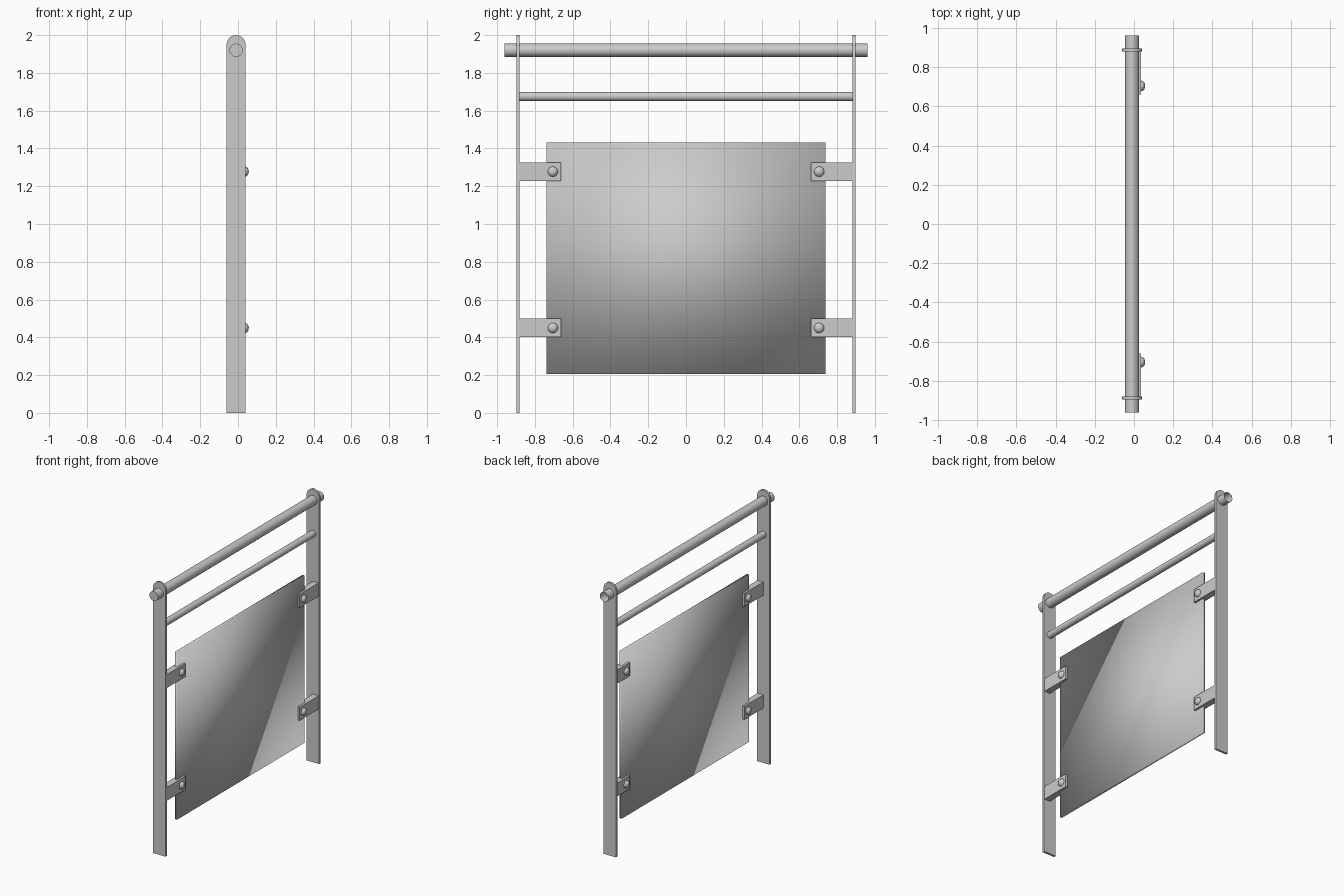
import bpy, bmesh
from math import pi, sin, cos, radians
from mathutils import Matrix, Vector

if "Cube" in bpy.data.objects:
    bpy.data.objects.remove(bpy.data.objects["Cube"])

GREY = (0.6, 0.6, 0.6, 1)
metal = bpy.data.materials.new("grey_metal")
metal.use_nodes = True
metal.diffuse_color = GREY
metal.node_tree.nodes["Principled BSDF"].inputs["Base Color"].default_value = GREY

CENTRE_X = -0.01   # axis of posts and rails
PANEL_X = 0.0135   # mid plane of panel and clamps


def finish(bm, name, smooth="angle"):
    bmesh.ops.recalc_face_normals(bm, faces=bm.faces)
    mesh = bpy.data.meshes.new(name)
    bm.to_mesh(mesh)
    bm.free()
    mesh.materials.append(metal)
    obj = bpy.data.objects.new(name, mesh)
    bpy.context.collection.objects.link(obj)
    bpy.ops.object.select_all(action="DESELECT")
    obj.select_set(True)
    bpy.context.view_layer.objects.active = obj
    if smooth == "full":
        bpy.ops.object.shade_smooth()
    else:
        bpy.ops.object.shade_smooth_by_angle(angle=radians(35))
    return obj


def extrude(name, points, offset):
    """Solid made by sweeping a flat outline along an offset."""
    bm = bmesh.new()
    face = bm.faces.new([bm.verts.new(p) for p in points])
    swept = bmesh.ops.extrude_face_region(bm, geom=[face], use_keep_orig=True)
    verts = [g for g in swept["geom"] if isinstance(g, bmesh.types.BMVert)]
    bmesh.ops.translate(bm, verts=verts, vec=Vector(offset))
    return finish(bm, name)


def rail(name, radius, half_length, z, open_end=False):
    bm = bmesh.new()
    place = Matrix.Translation((CENTRE_X, 0, z)) @ Matrix.Rotation(pi / 2, 4, "X")
    bmesh.ops.create_cone(bm, cap_ends=True, segments=32, radius1=radius,
                          radius2=radius, depth=2 * half_length, matrix=place)
    if open_end:
        ends = [f for f in bm.faces if f.calc_center_median().y > half_length * 0.9]
        bmesh.ops.delete(bm, geom=ends, context="FACES_ONLY")
    return finish(bm, name)


# Flat bar posts with rounded tops
HALF = 0.05
arc = [(CENTRE_X + HALF * cos(i * pi / 16), 2 - HALF + HALF * sin(i * pi / 16))
       for i in range(17)]
outline = [(CENTRE_X - HALF, 0), (CENTRE_X + HALF, 0)] + arc
for label, y in (("front", -0.897), ("back", 0.881)):
    extrude(label + "_post", [(x, y, z) for x, z in outline], (0, 0.016, 0))

# Handrail through the posts and thinner rail between them
rail("handrail", 0.035, 0.962, 1.92, open_end=True)
rail("middle_rail", 0.024, 0.885, 1.675)

# Thin infill panel with softly shaded corners
bm = bmesh.new()
bmesh.ops.create_cube(bm, size=1, matrix=Matrix.Translation((PANEL_X, 0, 0.818))
                      @ Matrix.Diagonal((0.017, 1.476, 1.226, 1)))
finish(bm, "infill_panel", "full")

# Forked clamps gripping the panel, with a domed bolt on each face
JAW, GAP = 0.0235, 0.0085
fork = [(-JAW, 0.882), (-JAW, 0.662), (-GAP, 0.662), (-GAP, 0.738),
        (GAP, 0.738), (GAP, 0.662), (JAW, 0.662), (JAW, 0.882)]
for end, side in (("front", -1), ("back", 1)):
    for level, z in (("lower", 0.45), ("upper", 1.277)):
        name = f"{level}_{end}"
        extrude(name + "_clamp", [(PANEL_X + x, side * y, z - 0.049) for x, y in fork],
                (0, 0, 0.098))
        for face, d in (("left", 1), ("right", -1)):
            bm = bmesh.new()
            place = (Matrix.Translation((PANEL_X + d * JAW, side * 0.705, z))
                     @ Matrix.Rotation(d * pi / 2, 4, "Y")
                     @ Matrix.Diagonal((0.027, 0.027, 0.02, 1)))
            bmesh.ops.create_uvsphere(bm, u_segments=20, v_segments=12, radius=1,
                                      matrix=place)
            finish(bm, f"{name}_{face}_bolt")
